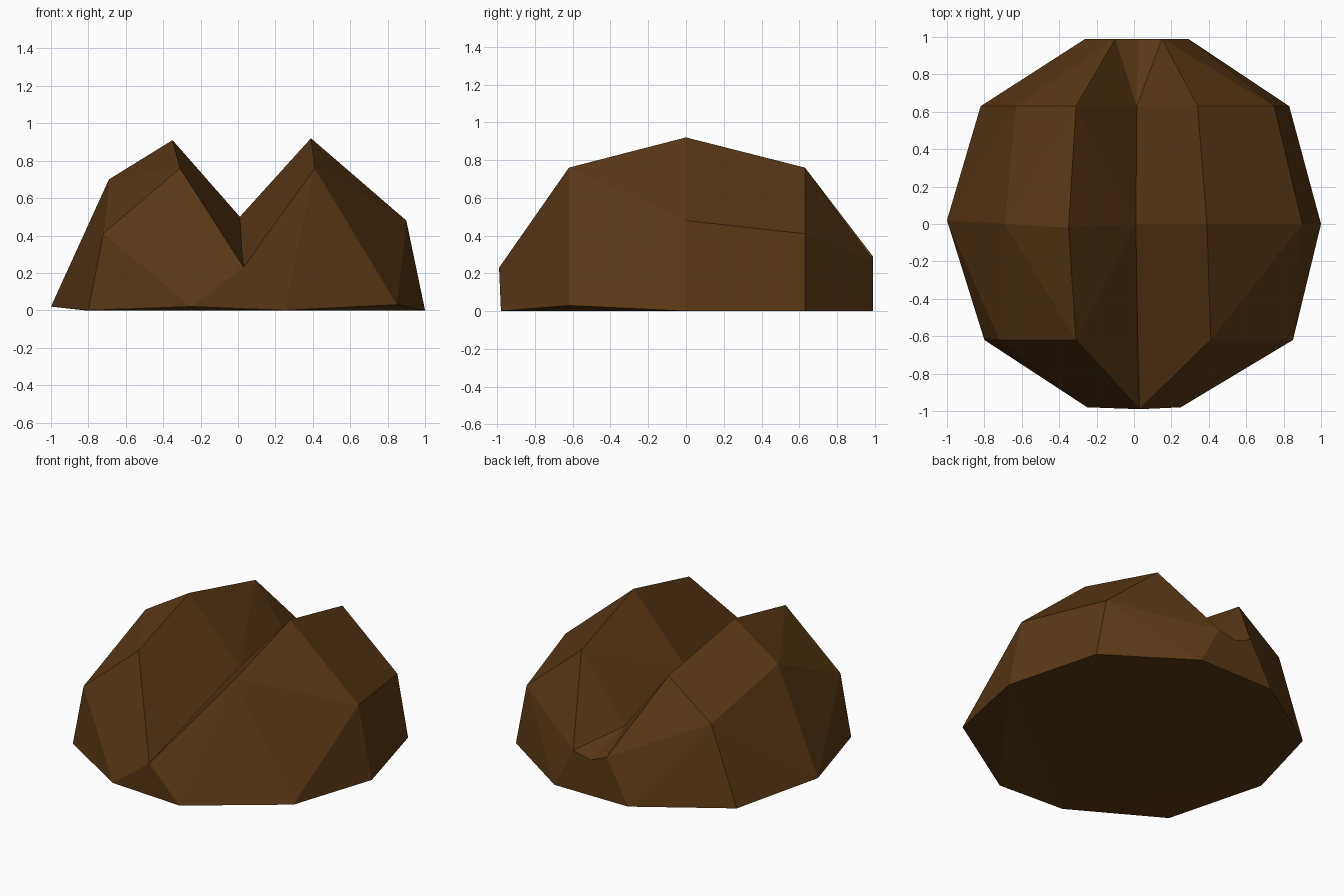
import bpy, bmesh

if "Cube" in bpy.data.objects:
    bpy.data.objects.remove(bpy.data.objects["Cube"])

# Cross-sections from front to back, each running left base -> over two ridges -> right base
front_l, front_v, front_r = (-0.25, -0.98, 0.02), (0.03, -0.99, 0.23), (0.25, -0.98, 0)
back_l, back_r = (-0.26, 0.99, 0), (0.29, 0.99, 0)
sections = [
    [front_l, front_l, front_v, front_v, front_v, front_r, front_r],
    [(-0.8, -0.62, 0), (-0.72, -0.62, 0.41), (-0.31, -0.62, 0.76), (0.02, -0.62, 0.33),
     (0.41, -0.62, 0.76), (0.85, -0.62, 0.03), (0.85, -0.62, 0.03)],
    [(-1, 0.02, 0.02), (-0.69, 0, 0.7), (-0.35, -0.02, 0.91), (0.01, 0, 0.5),
     (0.39, 0, 0.92), (0.9, 0, 0.48), (1, 0, 0)],
    [(-0.82, 0.63, 0), (-0.63, 0.63, 0.52), (-0.31, 0.63, 0.76), (0.015, 0.63, 0.335),
     (0.34, 0.63, 0.76), (0.75, 0.63, 0.41), (0.83, 0.63, 0)],
    [back_l, back_l, (-0.1, 0.99, 0.29), (0.02, 0.99, 0.24), (0.15, 0.99, 0.27), back_r, back_r],
]

bm = bmesh.new()
cache = {}


def vert(co):
    if co not in cache:
        cache[co] = bm.verts.new(co)
    return cache[co]


def face(points):
    """Face through the points, with repeated ones merged."""
    unique = list(dict.fromkeys(points))
    if len(unique) > 2:
        bm.faces.new([vert(p) for p in unique])


# Skin between neighbouring sections
for a, b in zip(sections, sections[1:]):
    for i in range(6):
        face([a[i], a[i + 1], b[i + 1], b[i]])

# Front and back ends, then the underside
face(sections[0])
face(sections[-1])
face([s[0] for s in sections] + [s[-1] for s in reversed(sections)])

bmesh.ops.triangulate(bm, faces=bm.faces[:], quad_method='SHORT_EDGE')
bmesh.ops.recalc_face_normals(bm, faces=bm.faces[:])

mesh = bpy.data.meshes.new("cleft_rock")
bm.to_mesh(mesh)
bm.free()
rock = bpy.data.objects.new("cleft_rock", mesh)
bpy.context.collection.objects.link(rock)

# Dark brown
brown = bpy.data.materials.new("dark_brown")
brown.diffuse_color = (0.10, 0.04, 0.008, 1)
brown.use_nodes = True
brown.node_tree.nodes["Principled BSDF"].inputs["Base Color"].default_value = brown.diffuse_color
mesh.materials.append(brown)
